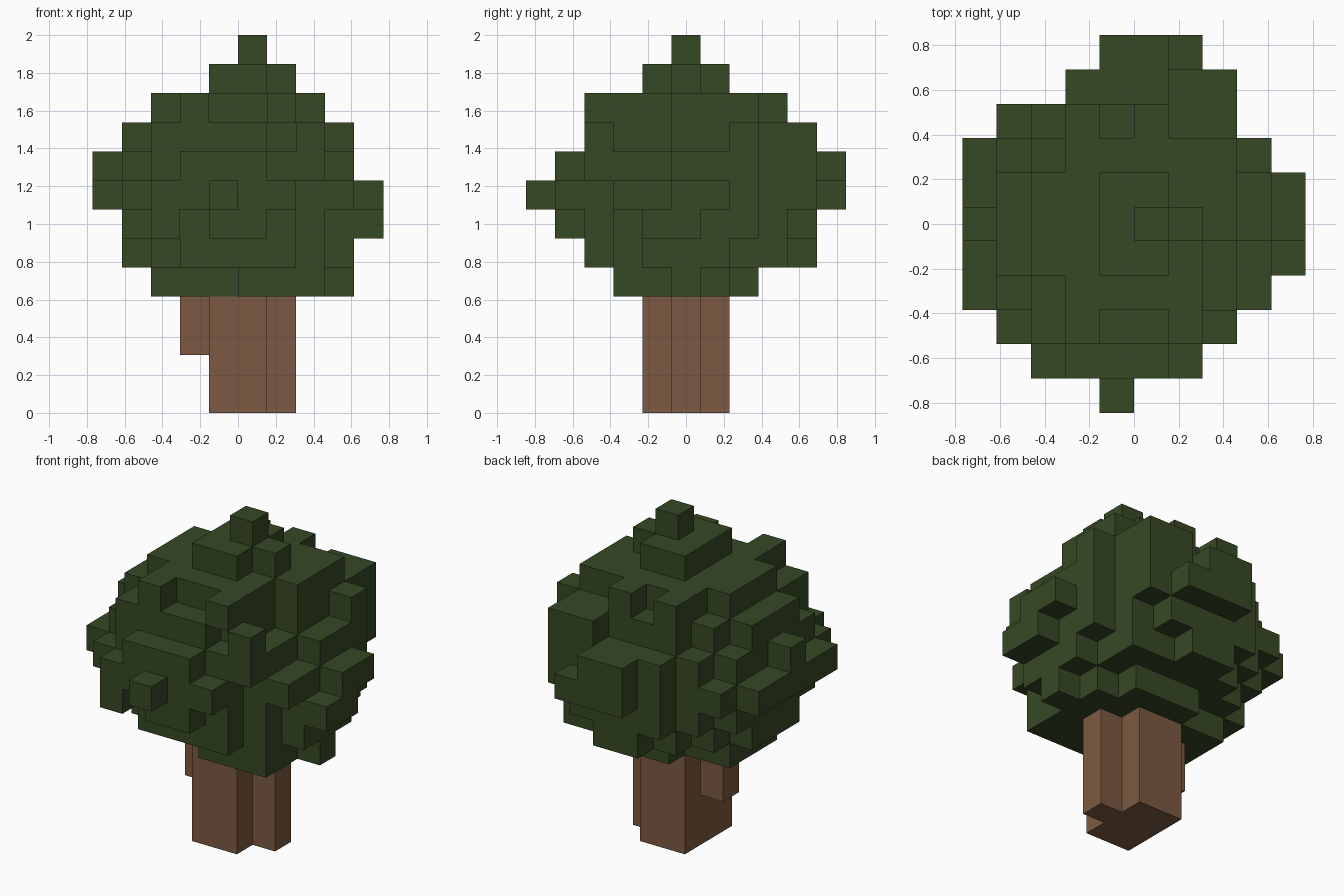
import bpy
import bmesh
from mathutils import Vector

if "Cube" in bpy.data.objects:
    bpy.data.objects.remove(bpy.data.objects["Cube"])

U = 2 / 13  # edge length of one block


def material(name, rgb):
    m = bpy.data.materials.new(name)
    m.diffuse_color = (*rgb, 1)
    m.use_nodes = True
    m.node_tree.nodes["Principled BSDF"].inputs["Base Color"].default_value = m.diffuse_color
    return m


def blocks(z0, z1, *rects):
    """Block cells filling rectangles (x0, x1, y0, y1) between two levels."""
    return {(x, y, z)
            for x0, x1, y0, y1 in rects
            for x in range(x0, x1)
            for y in range(int(y0 + 5.5), int(y1 + 5.5))
            for z in range(z0, z1)}


def build(name, cells, mat):
    """Make one closed blocky skin from the exposed sides of the cells."""
    bm = bmesh.new()
    for c in sorted(cells):
        for axis in range(3):
            for s in (0, 1):
                n = list(c)
                n[axis] += 2 * s - 1
                if tuple(n) in cells:
                    continue
                quad = []
                for a, b in ((0, 0), (1, 0), (1, 1), (0, 1)):
                    p = list(c)
                    p[axis] += s
                    p[(axis + 1) % 3] += a
                    p[(axis + 2) % 3] += b
                    quad.append(bm.verts.new(Vector((p[0], p[1] - 5.5, p[2])) * U))
                bm.faces.new(quad if s else quad[::-1])
    bmesh.ops.remove_doubles(bm, verts=bm.verts, dist=0.001)
    me = bpy.data.meshes.new(name)
    bm.to_mesh(me)
    bm.free()
    me.materials.append(mat)
    bpy.context.collection.objects.link(bpy.data.objects.new(name, me))


# Trunk with a side rib and a short branch stub
trunk = blocks(0, 4, (-1, 1, -1.5, 1.5), (1, 2, -.5, .5))
trunk |= blocks(2, 4, (-2, -1, -.5, .5))
build("trunk", trunk, material("brown bark", (0.202, 0.102, 0.054)))

# Lower foliage
leaf = blocks(4, 5, (-3, 3, -1.5, 1.5), (0, 3, -2.5, -1.5), (3, 4, -.5, .5),
              (-1, 2, 1.5, 2.5))
leaf |= blocks(5, 6, (-3, 3, -2.5, 2.5), (-2, 2, -3.5, -2.5), (-4, 4, -1.5, 1.5),
               (-2, 3, 2.5, 3.5), (-1, 1, 3.5, 4.5))
leaf |= blocks(6, 7, (-4, 3, -2.5, 2.5), (3, 4, -1.5, 2.5), (-3, 2, -3.5, -2.5),
               (-3, -2, -4.5, -3.5), (-1, 1, -4.5, -3.5), (4, 5, -1.5, .5),
               (-3, 3, 2.5, 3.5), (-2, 2, 3.5, 4.5))
# Widest foliage
leaf |= blocks(7, 8, (-5, 4, -2.5, 2.5), (-4, 2, -3.5, -2.5), (-3, 2, -4.5, -3.5),
               (-1, 0, -5.5, -4.5), (4, 5, -.5, 1.5), (-4, 3, 2.5, 3.5),
               (-2, 3, 3.5, 4.5), (-1, 2, 4.5, 5.5))
leaf |= blocks(8, 9, (-4, 3, -2.5, 2.5), (3, 4, -.5, 2.5), (-3, 3, -3.5, -2.5),
               (-2, 1, -4.5, -3.5), (-5, -4, -.5, .5), (-3, 3, 2.5, 3.5),
               (-2, 3, 3.5, 4.5), (-1, 1, 4.5, 5.5))
# Upper foliage and tip
leaf |= blocks(9, 10, (-3, 2, -2.5, 2.5), (2, 3, -.5, 2.5), (-3, 1, -3.5, -2.5),
               (2, 3, -3.5, -2.5), (-4, -3, -1.5, 1.5), (3, 4, 1.5, 2.5),
               (-2, 3, 2.5, 3.5), (1, 3, 3.5, 4.5))
leaf |= blocks(10, 11, (-2, 2, -2.5, 2.5), (-2, -1, -3.5, -2.5), (1, 2, -3.5, -2.5),
               (-3, -2, -1.5, 1.5), (2, 3, -.5, 2.5), (-2, -1, 2.5, 3.5),
               (0, 1, 2.5, 3.5))
leaf |= blocks(11, 12, (-1, 1, -1.5, 1.5), (1, 2, -.5, .5))
leaf |= blocks(12, 13, (0, 1, -.5, .5))
build("foliage", leaf, material("dark green leaves", (0.037, 0.065, 0.018)))
